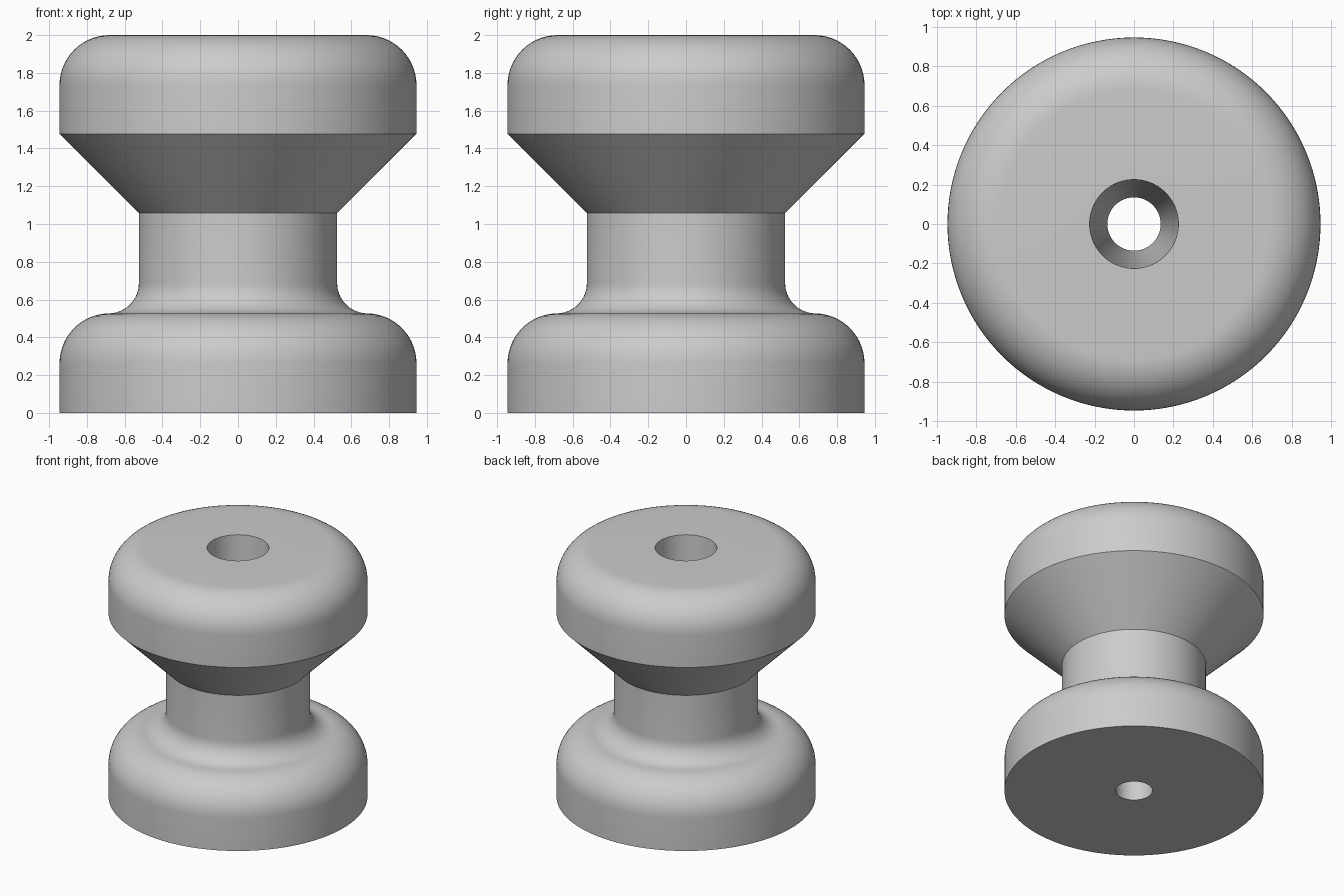
import bpy
import bmesh
from math import sin, cos, pi, radians
from mathutils import Vector, Matrix

cube = bpy.data.objects.get("Cube")
if cube:
    bpy.data.objects.remove(cube, do_unlink=True)

SEGMENTS = 128
OUTER, NECK = 0.945, 0.525
ROUND, FILLET = 0.265, 0.16


def arc(cx, cz, radius, start, end, steps=14):
    """Points on an arc in the radius/height plane, angles in degrees."""
    angles = [radians(start + (end - start) * i / steps) for i in range(steps + 1)]
    return [(cx + radius * cos(a), cz + radius * sin(a)) for a in angles]


# Closed half section: base flange, neck, conical flare, rounded head, tapered bore
profile = [(0.135, 0), (OUTER, 0)]
profile += arc(OUTER - ROUND, 0.527 - ROUND, ROUND, 0, 90)
profile += arc(NECK + FILLET, 0.527 + FILLET, FILLET, 270, 180)[1:]
profile += [(NECK, 1.057), (OUTER, 1.477)]
profile += arc(OUTER - ROUND, 2 - ROUND, ROUND, 0, 90)
profile += [(0.225, 2)]

# Revolve the section
bm = bmesh.new()
verts = [bm.verts.new((r, 0, z)) for r, z in profile]
edges = [bm.edges.new((v, verts[(i + 1) % len(verts)])) for i, v in enumerate(verts)]
bmesh.ops.spin(bm, geom=verts + edges, cent=(0, 0, 0), axis=(0, 0, 1),
               angle=2 * pi, steps=SEGMENTS, use_merge=True)
bmesh.ops.remove_doubles(bm, verts=bm.verts, dist=0.0001)
bmesh.ops.recalc_face_normals(bm, faces=bm.faces)
mesh = bpy.data.meshes.new("knob_body")
bm.to_mesh(mesh)
bm.free()

knob = bpy.data.objects.new("knob_body", mesh)
bpy.context.collection.objects.link(knob)

# Plain grey finish
grey = bpy.data.materials.new("light_grey")
grey.use_nodes = True
colour = (0.6, 0.6, 0.6, 1)
grey.diffuse_color = colour
grey.node_tree.nodes["Principled BSDF"].inputs["Base Color"].default_value = colour
mesh.materials.append(grey)

# Smooth curves, sharp rims
bpy.ops.object.select_all(action="DESELECT")
knob.select_set(True)
bpy.context.view_layer.objects.active = knob
bpy.ops.object.shade_smooth_by_angle(angle=radians(30))
